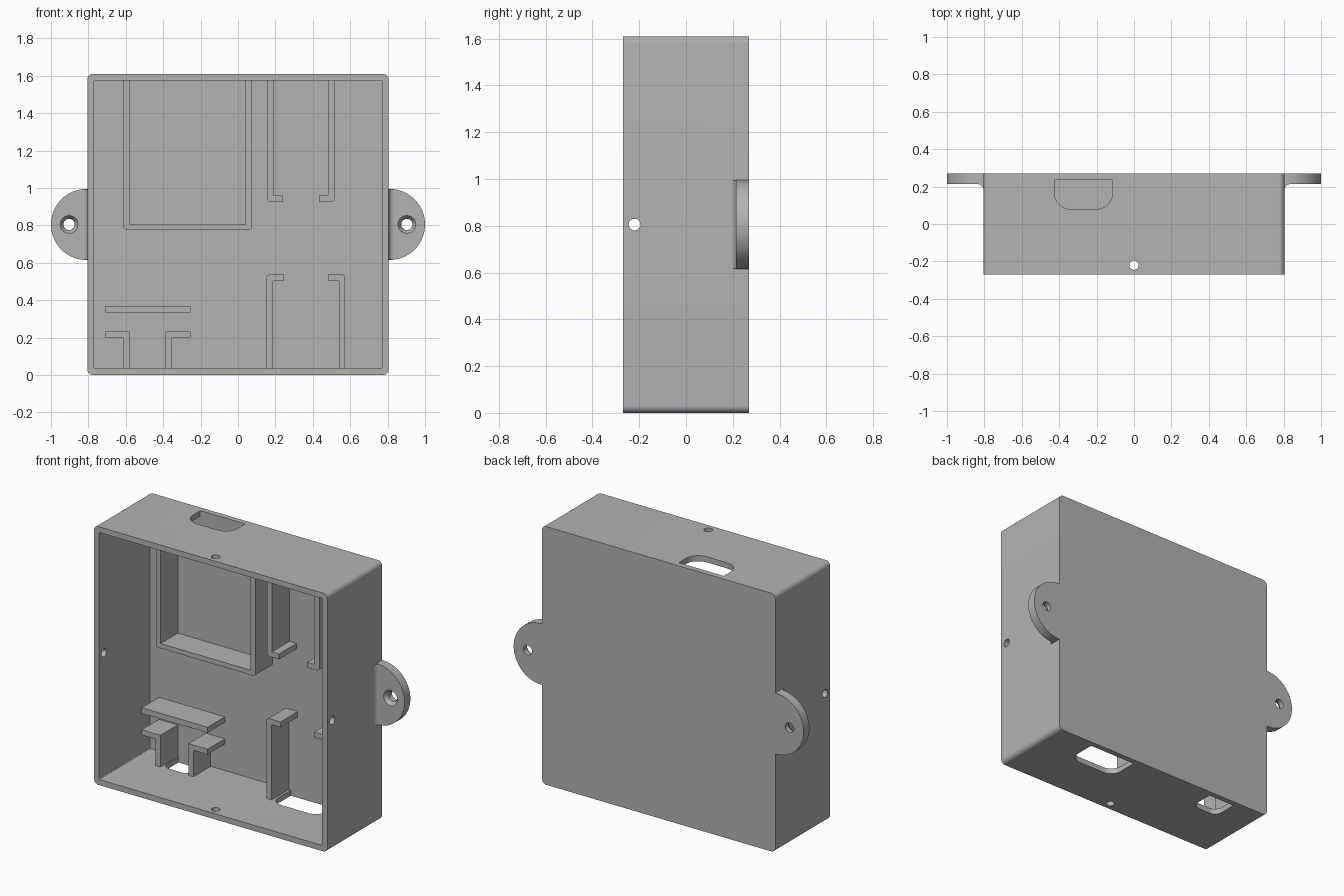
import bpy, bmesh, math
from mathutils import Vector

if "Cube" in bpy.data.objects:
    bpy.data.objects.remove(bpy.data.objects["Cube"])

grey = bpy.data.materials.new("plain grey")
grey.use_nodes = True
COLOUR = (0.45, 0.45, 0.45, 1)
grey.diffuse_color = COLOUR
grey.node_tree.nodes["Principled BSDF"].inputs["Base Color"].default_value = COLOUR

HALF, TALL, DEPTH, WALL = 0.805, 1.61, 0.27, 0.035
MID = TALL / 2
FLOOR = DEPTH - WALL      # inner face of the back panel
RIB = 0.065               # front of the inner ribs
EAR = 0.213               # front face of the mounting ears


def rounded(pts, radii, steps=8):
    """Polygon with each corner replaced by an arc of the given radius."""
    out = []
    for i, p in enumerate(pts):
        p, r = Vector(p), radii[i]
        if not r:
            out.append(tuple(p))
            continue
        a = (Vector(pts[i - 1]) - p).normalized()
        b = (Vector(pts[(i + 1) % len(pts)]) - p).normalized()
        half = a.angle(b) / 2
        centre = p + (a + b).normalized() * (r / math.sin(half))
        start = p + a * (r / math.tan(half)) - centre
        end = p + b * (r / math.tan(half)) - centre
        for k in range(steps + 1):
            d = start.lerp(end, k / steps).normalized() * r
            out.append(tuple(centre + d))
    return out


def rect(u0, u1, v0, v1):
    return [(u0, v0), (u1, v0), (u1, v1), (u0, v1)]


def prism(name, pts, axis, lo, hi):
    """Extrude a 2D outline along an axis."""
    place = {"x": lambda u, v, t: (t, u, v),
             "y": lambda u, v, t: (u, t, v),
             "z": lambda u, v, t: (u, v, t)}[axis]
    bm = bmesh.new()
    ends = [[bm.verts.new(place(u, v, t)) for u, v in pts] for t in (lo, hi)]
    n = len(pts)
    for ring in ends:
        bm.faces.new(ring)
    for i in range(n):
        j = (i + 1) % n
        bm.faces.new((ends[0][i], ends[0][j], ends[1][j], ends[1][i]))
    bmesh.ops.recalc_face_normals(bm, faces=bm.faces)
    mesh = bpy.data.meshes.new(name)
    bm.to_mesh(mesh)
    bm.free()
    mesh.materials.append(grey)
    obj = bpy.data.objects.new(name, mesh)
    bpy.context.collection.objects.link(obj)
    return obj


def disc(u, v, r, n=32):
    return [(u + r * math.cos(2 * math.pi * k / n),
             v + r * math.sin(2 * math.pi * k / n)) for k in range(n)]


def cut(target, cutters):
    """Subtract the cutters, bake the result and remove them."""
    for c in cutters:
        c.hide_render = True
        m = target.modifiers.new("cut", "BOOLEAN")
        m.operation, m.solver, m.object = "DIFFERENCE", "EXACT", c
    graph = bpy.context.evaluated_depsgraph_get()
    mesh = bpy.data.meshes.new_from_object(target.evaluated_get(graph))
    target.modifiers.clear()
    target.data = mesh
    for c in cutters:
        bpy.data.objects.remove(c)


parts = []

# Open-fronted case
case = prism("case", rounded(rect(-HALF, HALF, 0, TALL), [0.03] * 4), "y", -DEPTH, DEPTH)
inside = rounded(rect(WALL - HALF, HALF - WALL, WALL, TALL - WALL), [0.006] * 4, 3)


def port(x0, x1, y0, r, z):
    """Cutter for a cable opening with two rounded corners."""
    return prism("port_cutter", rounded(rect(x0, x1, y0, FLOOR), [r, r, 0, 0]),
                 "z", z - 0.05, z + 0.05)


cut(case, [prism("hollow_cutter", inside, "y", -DEPTH - 0.1, FLOOR)])
cut(case, [
    port(-0.425, -0.115, 0.08, 0.085, TALL),
    port(0.2, 0.53, 0.04, 0.07, 0),
    port(-0.575, -0.39, 0.075, 0.05, 0),
    prism("side_screw_cutter", disc(-0.22, MID, 0.025), "x", -1, 1),
    prism("end_screw_cutter", disc(0, -0.22, 0.025), "z", -0.1, TALL + 0.1),
])
parts.append(case)

# Mounting ears with countersunk holes and a fillet against the case
for side, name in ((1, "left"), (-1, "right")):
    arc = [(side * (HALF + 0.005 + 0.19 * math.cos(a)), MID + 0.19 * math.sin(a))
           for a in (math.pi * (k / 32 - 0.5) for k in range(33))]
    root = side * (HALF - 0.02)
    outline = [(root, MID - 0.19)] + arc + [(root, MID + 0.19)]
    ear = prism(name + "_ear", outline, "y", EAR, DEPTH)
    hole_x = side * 0.903
    sink = prism("countersink_cutter", disc(hole_x, MID, 0.049), "y", EAR - 0.002, EAR + 0.025)
    for v in sink.data.vertices:
        if v.co.y > EAR:
            v.co.x = hole_x + (v.co.x - hole_x) * 0.62
            v.co.z = MID + (v.co.z - MID) * 0.62
    cut(ear, [prism("hole_cutter", disc(hole_x, MID, 0.03), "y", 0, 1), sink])
    parts.append(ear)

    r = 0.03
    curve = [(side * (HALF + r - r * math.cos(a)), EAR - r + r * math.sin(a))
             for a in (math.pi / 2 * k / 8 for k in range(9))]
    corner = [(side * (HALF + r), EAR + 0.01), (root, EAR + 0.01), (root, EAR - r)]
    parts.append(prism(name + "_ear_fillet", curve + corner, "z", MID - 0.188, MID + 0.188))


def rib(name, pts, round_at=()):
    radii = [0.018 if i in round_at else 0 for i in range(len(pts))]
    parts.append(prism(name, rounded(pts, radii, 5), "y", RIB, FLOOR + 0.005))


# U-shaped bay hanging from the top wall
TOP, BASE = TALL - WALL + 0.005, WALL - 0.005
rib("bay_wall", [(-0.612, TOP), (-0.612, 0.775), (0.075, 0.775), (0.075, TOP),
                 (0.04, TOP), (0.04, 0.805), (-0.58, 0.805), (-0.58, TOP)], (1, 2))


def hook(name, x, direction, start, end, reach):
    """L-shaped rib running from a wall to a short inward foot."""
    t = 0.034
    inner = x + direction * t
    lip = end - t if end > start else end + t
    tip = x + direction * reach
    rib(name, [(x, start), (x, end), (tip, end), (tip, lip), (inner, lip), (inner, start)], (1,))


# Board holders at the top and bottom
hook("upper_right_hook", 0.155, 1, TOP, 0.925, 0.083)
hook("upper_left_hook", 0.515, -1, TOP, 0.925, 0.083)
hook("lower_right_hook", 0.152, 1, BASE, 0.537, 0.095)
hook("lower_left_hook", 0.573, -1, BASE, 0.537, 0.093)

# Small connector holder: two outward hooks and a bar
for x, tip, name in ((-0.58, -0.71, "right"), (-0.387, -0.255, "left")):
    leg = x + math.copysign(0.034, tip - x)
    rib(name + "_connector_hook", [(x, BASE), (x, 0.233), (tip, 0.233), (tip, 0.2),
                                   (leg, 0.2), (leg, BASE)])
rib("connector_bar", rect(-0.71, -0.255, 0.335, 0.37))

# Smooth curves while keeping edges sharp
bpy.ops.object.select_all(action="DESELECT")
for obj in parts:
    obj.select_set(True)
bpy.context.view_layer.objects.active = case
bpy.ops.object.shade_smooth_by_angle(angle=math.radians(30))
